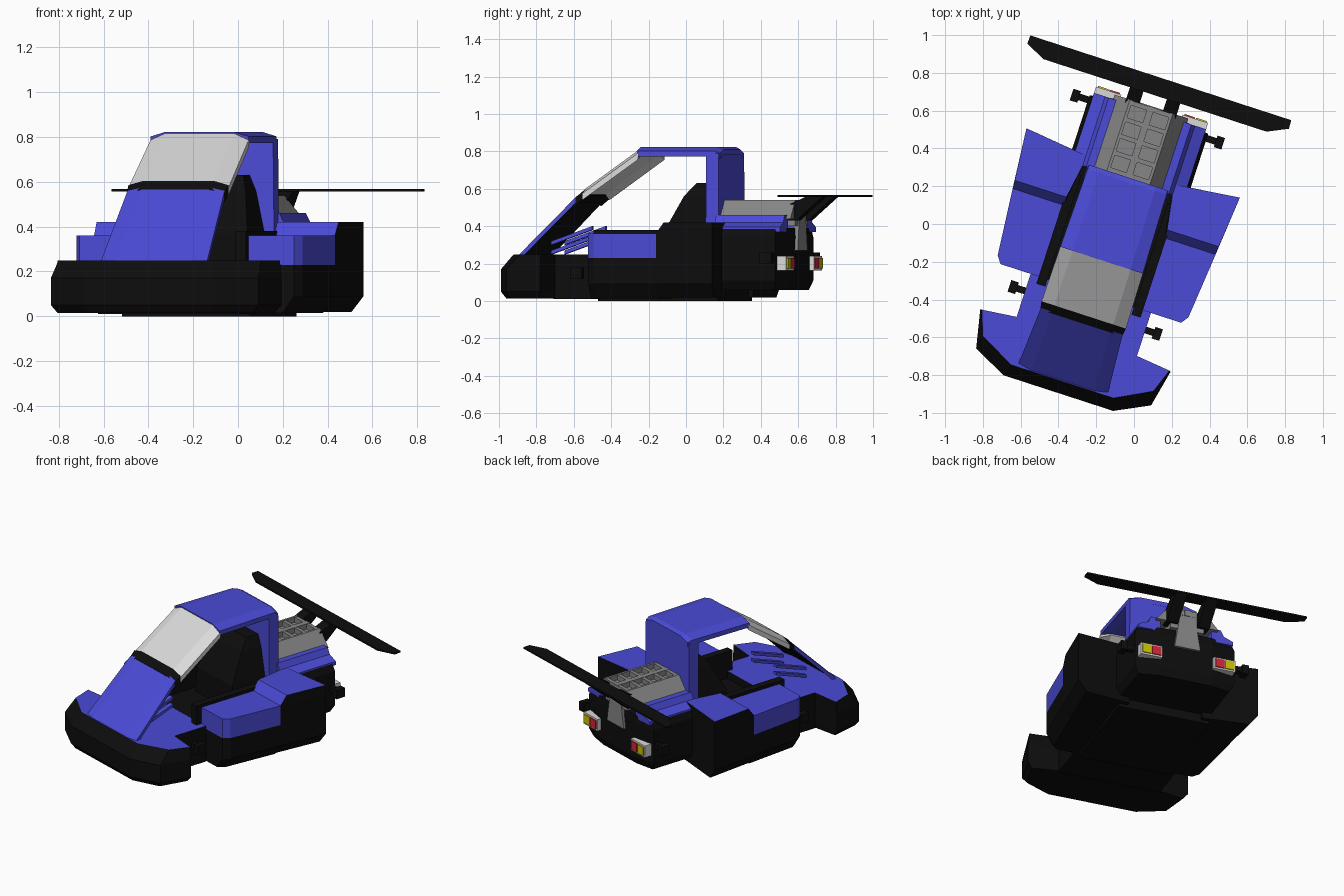
import bpy, bmesh, math
from mathutils import Matrix

if "Cube" in bpy.data.objects:
    bpy.data.objects.remove(bpy.data.objects["Cube"])

# The kart is built straight along y, then turned and shifted as a whole
PLACE = Matrix.Translation((-0.099, 0.032, 0)) @ Matrix.Rotation(math.radians(-18), 4, 'Z')


def material(name, r, g, b):
    m = bpy.data.materials.new(name)
    m.use_nodes = True
    m.diffuse_color = (r, g, b, 1)
    m.node_tree.nodes["Principled BSDF"].inputs["Base Color"].default_value = (r, g, b, 1)
    return m


BLUE = material("body blue", 0.07, 0.07, 0.68)
BLACK = material("black", 0.004, 0.004, 0.004)
GREY = material("engine grey", 0.24, 0.24, 0.24)
PALE = material("pale grey", 0.7, 0.7, 0.7)
RED = material("lamp red", 0.65, 0.02, 0.04)
YELLOW = material("lamp yellow", 0.6, 0.56, 0.0)


def loft(name, rings, mats, rule=None, mirror=False):
    """Skin rings of points, cap both ends; rule(normal) picks the second material."""
    bm = bmesh.new()
    rows = [[bm.verts.new(p) for p in ring] for ring in rings]
    n = len(rows[0])
    for a, b in zip(rows, rows[1:]):
        for i in range(n):
            j = (i + 1) % n
            bm.faces.new((a[i], a[j], b[j], b[i]))
    bm.faces.new(rows[0])
    bm.faces.new(rows[-1])
    bmesh.ops.recalc_face_normals(bm, faces=bm.faces)
    bm.normal_update()
    for f in bm.faces:
        if rule and rule(f.normal):
            f.material_index = 1
    me = bpy.data.meshes.new(name)
    bm.to_mesh(me)
    bm.free()
    for m in mats:
        me.materials.append(m)
    ob = bpy.data.objects.new(name, me)
    bpy.context.collection.objects.link(ob)
    ob.matrix_world = PLACE
    if mirror:
        ob.modifiers.new("mirror", 'MIRROR').use_axis = (True, False, False)
    return ob


def both(half):
    """Complete a right-hand outline with its mirror image."""
    return half + [(-x, y) for x, y in reversed(half)]


def flat(outline, z):
    return [(x, y, z) for x, y in outline]


def box(name, x, y, z, mats, rule=None, mirror=False):
    o = [(x[0], y[0]), (x[1], y[0]), (x[1], y[1]), (x[0], y[1])]
    return loft(name, [flat(o, z[0]), flat(o, z[1])], mats, rule, mirror)


def along_y(name, profile, y0, y1, mats, rule=None, mirror=False):
    return loft(name, [[(x, y, z) for x, z in profile] for y in (y0, y1)], mats, rule, mirror)


def panel(name, stations, thick, drop, mats, rule=None):
    """Panel across the car with lowered side edges; stations are (half width, y, z)."""
    rings = []
    for w, y, z in stations:
        half = [(w, -drop), (w * 0.7, 0)]
        top = half + [(-x, d) for x, d in reversed(half)]
        section = top + [(x, d - thick) for x, d in reversed(top)]
        rings.append([(x, y, z + d) for x, d in section])
    return loft(name, rings, mats, rule)


def up(n):
    return n.z > 0.5


def down(n):
    return n.z < -0.3


# Front bumper
low = both([(0.29, -0.95), (0.46, -0.87), (0.5, -0.69), (0.339, -0.66)])
mid = both([(0.305, -0.975), (0.487, -0.885), (0.53, -0.683), (0.339, -0.66)])
top = both([(0.285, -0.91), (0.475, -0.81), (0.522, -0.68), (0.339, -0.66)])
loft("front_bumper", [flat(low, 0.015), flat(mid, 0.05), flat(mid, 0.17), flat(top, 0.25)],
     [BLACK, BLUE], lambda n: n.z > 0.8)

# Hull
box("front_hull", (-0.335, 0.335), (-0.67, -0.42), (0.01, 0.25), [BLACK, BLUE], up)
box("middle_hull", (-0.3, 0.3), (-0.43, 0.24), (0, 0.2), [BLACK])
box("cockpit_wall", (0.24, 0.29), (-0.46, 0.16), (0.18, 0.38), [BLACK], None, True)

# Side pods: dark sill, blue front box, taller rear box
sill = [(0.28, -0.42), (0.503, -0.42), (0.531, -0.38), (0.565, -0.02), (0.28, -0.02)]
sill_low = [(0.28, -0.42), (0.45, -0.42), (0.48, -0.38), (0.51, -0.02), (0.28, -0.02)]
loft("pod_sill", [flat(sill_low, 0.015), flat(sill, 0.09), flat(sill, 0.23)], [BLACK], None, True)
loft("pod_front_box", [flat(sill, 0.23), flat(sill, 0.36)], [BLUE], None, True)
rear = [(0.28, -0.02), (0.565, -0.02), (0.594, 0.306), (0.24, 0.265)]
rear_low = [(0.28, -0.02), (0.51, -0.02), (0.54, 0.3), (0.24, 0.265)]
rear_top = [(0.28, 0.025), (0.568, 0.025), (0.594, 0.306), (0.24, 0.265)]
loft("pod_rear_box", [flat(rear_low, 0.02), flat(rear, 0.09), flat(rear, 0.36), flat(rear_top, 0.42)],
     [BLACK, BLUE], lambda n: n.z > 0.4, True)

# Hood, windscreen and roof
panel("hood", [(0.25, -0.905, 0.25), (0.228, -0.575, 0.575)], 0.03, 0.015, [BLUE, BLACK], down)
panel("windscreen_base_band", [(0.228, -0.585, 0.567), (0.235, -0.54, 0.605)], 0.04, 0.02, [BLACK])
panel("windscreen", [(0.235, -0.54, 0.605), (0.23, -0.23, 0.82)], 0.035, 0.03, [PALE])
panel("roof", [(0.23, -0.235, 0.823), (0.22, 0.2, 0.823), (0.21, 0.225, 0.81)], 0.03, 0.02, [BLUE])
along_y("rear_cabin_wall", both([(0.225, 0.3), (0.22, 0.79), (0.15, 0.81)]), 0.15, 0.222, [BLUE])

# Seat and pedal struts
seat = [(0.2, -0.1, 0.15, 0.18), (0.18, -0.1, 0.15, 0.37), (0.14, 0.0, 0.15, 0.56), (0.11, 0.06, 0.15, 0.63)]
loft("seat", [flat(both([(w, a), (w, b)]), z) for w, a, b, z in seat], [BLACK])
for i in range(2):
    z = 0.25 + 0.05 * i
    loft("pedal_strut", [[(x, y, z + (y + 0.75) * 0.35 + d) for x, d in
                          ((0.1, 0), (0.13, 0), (0.13, 0.02), (0.1, 0.02))] for y in (-0.75, -0.52)],
         [BLUE], None, True)

# Rear body and fenders
tail = both([(0.33, 0.22), (0.33, 0.575), (0.17, 0.605)])
tail_low = both([(0.3, 0.22), (0.3, 0.56), (0.17, 0.585)])
loft("rear_body", [flat(tail_low, 0.06), flat(tail, 0.11), flat(tail, 0.34),
                   flat(both([(0.31, 0.22), (0.31, 0.57), (0.17, 0.6)]), 0.39)], [BLACK])
fender = [(0.17, 0.37), (0.312, 0.37), (0.312, 0.395), (0.25, 0.42), (0.23, 0.46), (0.17, 0.46)]
along_y("rear_fender", fender, 0.21, 0.595, [BLUE], None, True)

# Engine cover with open cells
along_y("engine_side", [(0.205, 0.44), (0.12, 0.54), (0.105, 0.54), (0.105, 0.44)], 0.215, 0.62, [GREY], None, True)
box("engine_floor", (-0.11, 0.11), (0.215, 0.615), (0.4, 0.505), [GREY])
box("engine_center_rib", (-0.018, 0.018), (0.215, 0.62), (0.5, 0.54), [GREY])
for i in range(5):
    y = 0.235 + i * 0.0925
    box("engine_cross_rib", (-0.11, 0.11), (y - 0.012, y + 0.012), (0.5, 0.538), [GREY])
along_y("rear_center_plate", both([(0.085, 0.27), (0.055, 0.46)]), 0.59, 0.622, [GREY])

# Tail lamps
box("lamp_frame", (0.17, 0.312), (0.56, 0.63), (0.163, 0.242), [PALE], None, True)
box("inner_lamp", (0.18, 0.238), (0.628, 0.637), (0.174, 0.231), [RED], None, True)
box("outer_lamp", (0.244, 0.303), (0.628, 0.637), (0.174, 0.231), [YELLOW], None, True)

# Rear wing and struts
wing = both([(0.62, 0.682), (0.728, 0.733), (0.726, 0.78)])
loft("rear_wing", [flat(wing, 0.557), flat(wing, 0.568)], [BLACK])
strut = [(0.56, 0.43), (0.63, 0.43), (0.78, 0.56), (0.69, 0.56), (0.6, 0.52)]
loft("wing_strut", [[(x, y, z) for y, z in strut] for x in (0.065, 0.14)], [BLACK], None, True)

# Axle stubs with hubs
for name, y, z in (("front", -0.515, 0.15), ("rear", 0.55, 0.23)):
    box(name + "_axle", (0.3, 0.39), (y - 0.018, y + 0.018), (z - 0.018, z + 0.018), [BLACK], None, True)
    box(name + "_hub", (0.38, 0.422), (y - 0.032, y + 0.032), (z - 0.03, z + 0.03), [BLACK], None, True)
